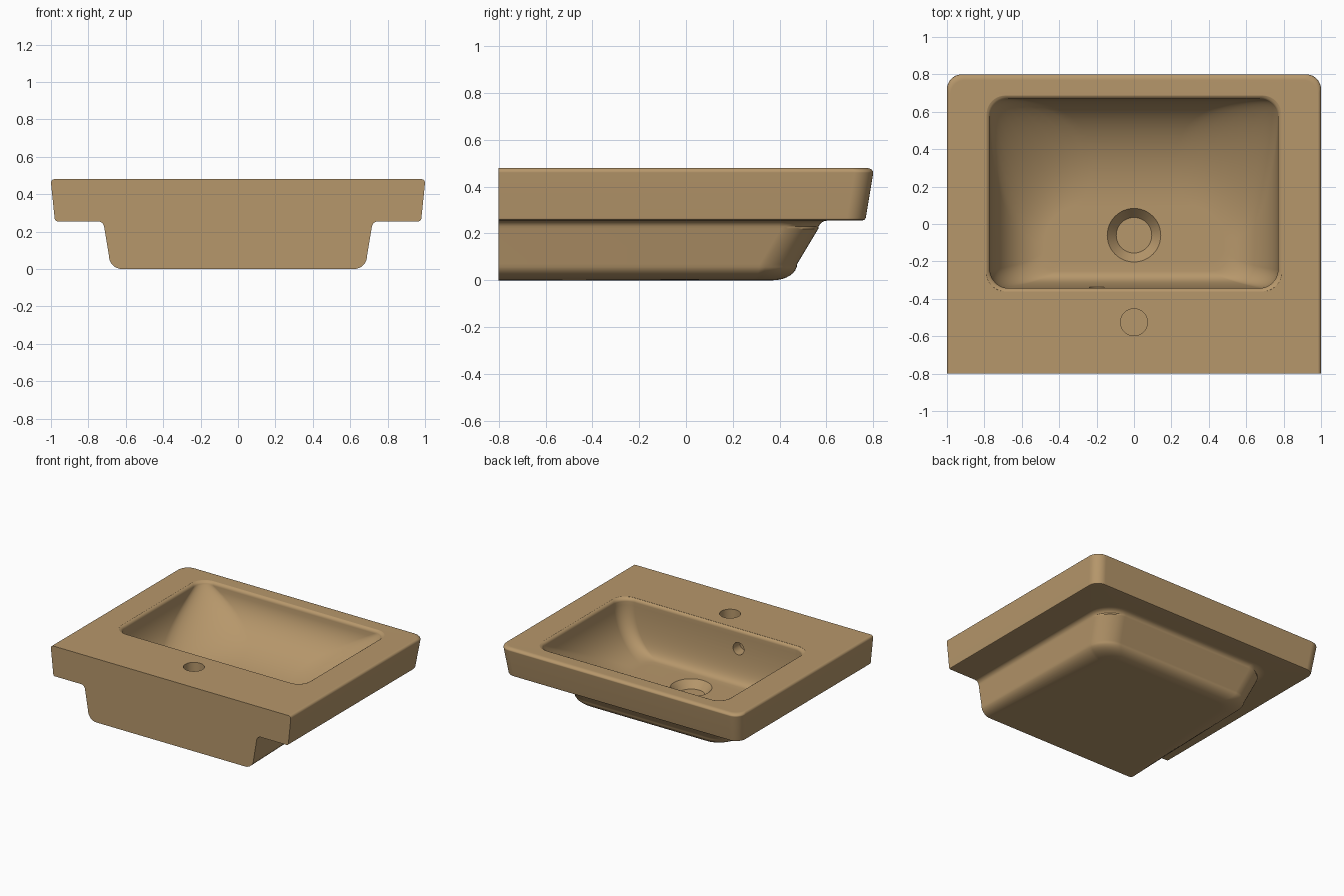
import bpy, bmesh, math
from mathutils import Matrix

old = bpy.data.objects.get("Cube")
if old:
    bpy.data.objects.remove(old, do_unlink=True)

clay = bpy.data.materials.new("tan ceramic")
clay.use_nodes = True
TAN = (0.47, 0.31, 0.147, 1)
clay.diffuse_color = TAN
clay.node_tree.nodes["Principled BSDF"].inputs["Base Color"].default_value = TAN

BACK = -0.8
STEPS = 10


def arc(cx, cy, r, start):
    """Quarter circle, counter-clockwise from start (degrees)."""
    angles = [math.radians(start + 90 * i / STEPS) for i in range(STEPS + 1)]
    return [(cx + r * math.cos(a), cy + r * math.sin(a)) for a in angles]


def make(name, bm):
    bmesh.ops.recalc_face_normals(bm, faces=bm.faces)
    mesh = bpy.data.meshes.new(name)
    bm.to_mesh(mesh)
    bm.free()
    mesh.materials.append(clay)
    obj = bpy.data.objects.new(name, mesh)
    bpy.context.collection.objects.link(obj)
    return obj


def loft(name, rings, closed):
    """Skin rings of equal length; open rings get one flat end wall."""
    bm = bmesh.new()
    rows = [[bm.verts.new(p) for p in ring] for ring in rings]
    n = len(rows[0])
    for a, b in zip(rows, rows[1:]):
        for i in range(n if closed else n - 1):
            j = (i + 1) % n
            bm.faces.new((a[i], a[j], b[j], b[i]))
    bm.faces.new(rows[0])
    bm.faces.new(rows[-1])
    if not closed:
        bm.faces.new([r[0] for r in rows] + [r[-1] for r in reversed(rows)])
    return make(name, bm)


def u_ring(back_w, front_w, front_y, r, z):
    """Outline open at the wall side, with two rounded front corners."""
    right = [(back_w, BACK)] + arc(front_w - r, front_y - r, r, 0)
    left = [(-x, y) for x, y in reversed(right)]
    return [(x, y, z) for x, y in right + left]


def box_ring(w, y0, y1, r_wall, r_front, z):
    """Closed rounded rectangle with separate wall and front radii."""
    right = arc(w - r_wall, y0 + r_wall, r_wall, 270) + arc(w - r_front, y1 - r_front, r_front, 0)
    left = [(-x, y) for x, y in reversed(right)]
    return [(x, y, z) for x, y in right + left]


def blend(a, b, t):
    return a + (b - a) * t


# Body: underside bowl, shelf and slab in one skin
outer = []
for i in range(9):                      # rounded bottom edge of the bowl
    t = math.radians(90 * i / 8)
    s, c = math.sin(t), 1 - math.cos(t)
    outer.append(u_ring(blend(0.62, 0.69, s), blend(0.52, 0.675, s),
                        blend(0.37, 0.475, s), blend(0.1, 0.16, s), blend(0, 0.07, c)))
outer.append(u_ring(0.715, 0.715, 0.565, 0.16, 0.22))
for i in range(1, 6):                   # fillet under the shelf
    t = math.radians(90 * i / 5)
    s, c = math.sin(t), 1 - math.cos(t)
    w = blend(0.715, 0.75, c)
    outer.append(u_ring(w, w, blend(0.565, 0.605, c), 0.17, blend(0.22, 0.255, s)))
outer.append(u_ring(0.968, 0.968, 0.753, 0.07, 0.255))
outer.append(u_ring(0.976, 0.976, 0.763, 0.075, 0.259))
outer.append(u_ring(0.98, 0.98, 0.768, 0.08, 0.267))
for i in range(6):                      # rounded top edge of the slab
    t = math.radians(90 * i / 5)
    s, c = math.sin(t), 1 - math.cos(t)
    w = 1 - 0.018 * c
    outer.append(u_ring(w, w, 0.8 - 0.03 * c, 0.08, 0.46 + 0.02 * s))
basin = loft("washbasin_body", outer, False)

# Bowl cavity: rounded rim, curved front slope, steep wall side
cavity = [box_ring(0.79, -0.36, 0.69, 0.1, 0.1, z) for z in (0.6, 0.481)]
for i in range(1, 5):
    t = math.radians(90 * i / 5)
    d = 0.025 * (1 - math.sin(t))
    cavity.append(box_ring(0.77 + d, -0.343 - d, 0.668 + d, 0.1, 0.1, 0.455 + 0.025 * math.cos(t)))
for i in range(21):
    t = math.radians(90 * i / 20)
    s, c = math.sin(t), max(0, math.cos(t))
    cavity.append(box_ring(0.48 + 0.29 * c, -0.21 - 0.133 * c ** 0.45, 0.1 + 0.568 * c,
                           0.1 - 0.01 * s, 0.1 + 0.1 * s + 0.25 * math.sin(2 * t),
                           0.455 - 0.355 * s))
cutters = [loft("bowl_cutter", cavity, True)]


def cone(name, r1, r2, depth, place):
    bm = bmesh.new()
    bmesh.ops.create_cone(bm, cap_ends=True, segments=48, radius1=r1, radius2=r2,
                          depth=depth, matrix=place)
    return make(name, bm)


# Drain recess, tap hole and overflow hole
cutters.append(cone("drain_cutter", 0.095, 0.165, 0.08, Matrix.Translation((0, -0.06, 0.085))))
cutters.append(cone("tap_cutter", 0.072, 0.072, 0.3, Matrix.Translation((0, -0.525, 0.45))))
cutters.append(cone("overflow_cutter", 0.045, 0.045, 0.14,
                    Matrix.Translation((-0.2, -0.35, 0.34)) @ Matrix.Rotation(math.pi / 2, 4, "X")))

bpy.ops.object.select_all(action="DESELECT")
bpy.context.view_layer.objects.active = basin
basin.select_set(True)
for cutter in cutters:
    mod = basin.modifiers.new(cutter.name, "BOOLEAN")
    mod.operation = "DIFFERENCE"
    mod.solver = "EXACT"
    mod.object = cutter
    bpy.ops.object.modifier_apply(modifier=mod.name)
    bpy.data.objects.remove(cutter, do_unlink=True)

bpy.ops.object.shade_smooth_by_angle(angle=math.radians(32))
normals = basin.modifiers.new("clean_shading", "WEIGHTED_NORMAL")
normals.keep_sharp = True
